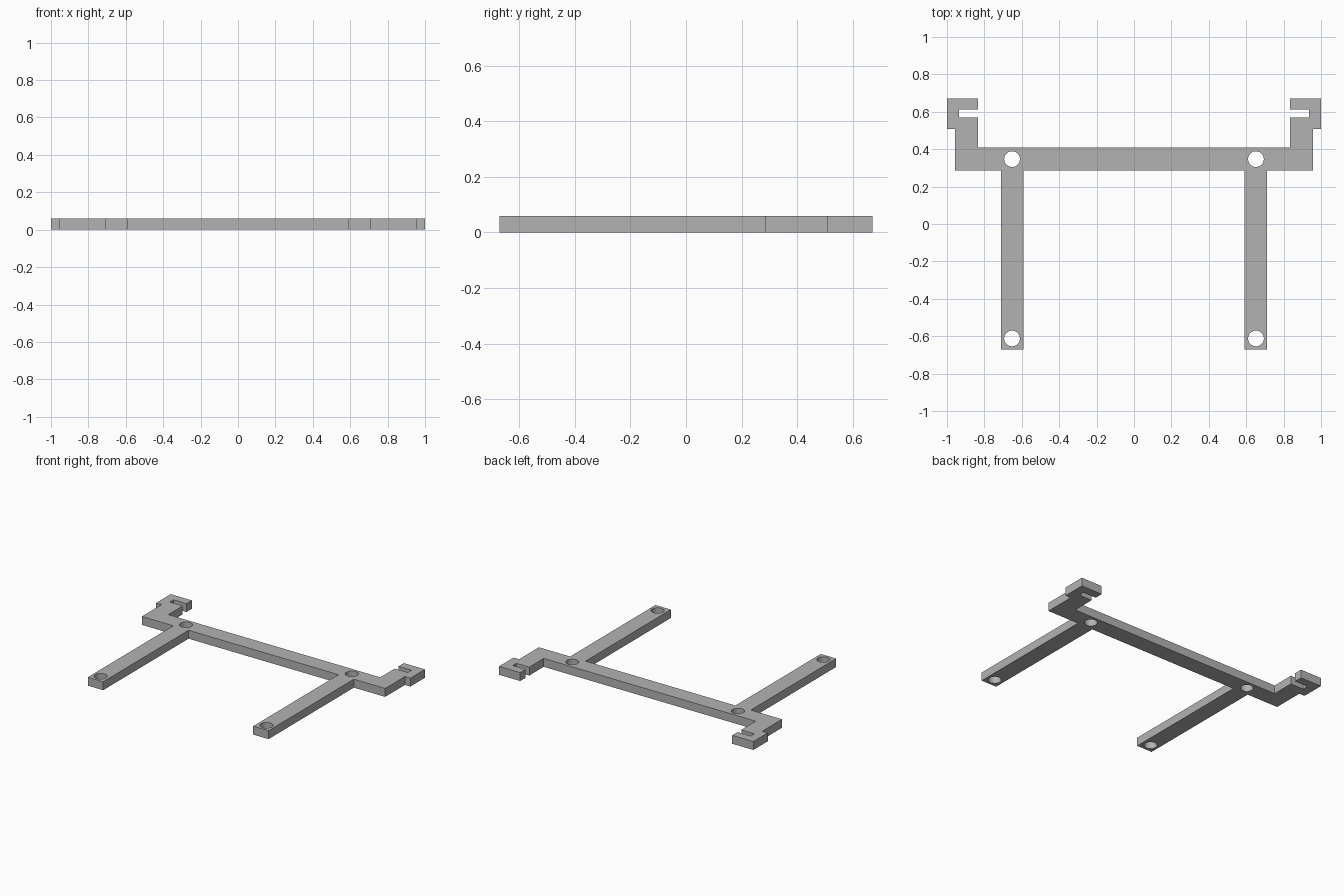
import bpy, bmesh

THICK = 0.06
HOLE_RADIUS = 0.042

cube = bpy.data.objects.get("Cube")
if cube:
    bpy.data.objects.remove(cube, do_unlink=True)

grey = bpy.data.materials.new("plain_grey")
grey.use_nodes = True
colour = (0.45, 0.45, 0.45, 1)
grey.diffuse_color = colour
grey.node_tree.nodes["Principled BSDF"].inputs["Base Color"].default_value = colour

# Left half of the bracket outline: crossbar, leg, stepped arm and slotted hook
half = [
    (0.59, 0.287), (0.59, -0.672), (0.711, -0.672), (0.711, 0.287),
    (0.957, 0.287), (0.957, 0.509), (1.0, 0.509), (1.0, 0.672),
    (0.834, 0.672), (0.834, 0.612), (0.936, 0.612), (0.936, 0.57),
    (0.834, 0.57), (0.834, 0.408),
]
outline = half + [(-x, y) for x, y in reversed(half)]

# Flat plate extruded from the mirrored outline
bm = bmesh.new()
face = bm.faces.new([bm.verts.new((x, y, 0)) for x, y in outline])
result = bmesh.ops.extrude_face_region(bm, geom=[face])
top = [v for v in result["geom"] if isinstance(v, bmesh.types.BMVert)]
bmesh.ops.translate(bm, verts=top, vec=(0, 0, THICK))
bmesh.ops.recalc_face_normals(bm, faces=bm.faces)
mesh = bpy.data.meshes.new("bracket_frame")
bm.to_mesh(mesh)
bm.free()
mesh.materials.append(grey)
frame = bpy.data.objects.new("bracket_frame", mesh)
bpy.context.collection.objects.link(frame)


def drill(x, y):
    """Cut a round screw hole right through the frame."""
    bpy.ops.mesh.primitive_cylinder_add(
        vertices=48, radius=HOLE_RADIUS, depth=THICK * 4, location=(x, y, THICK / 2))
    cutter = bpy.context.object
    cutter.name = "hole_cutter"
    cutter.hide_render = True
    cutter.data.materials.append(grey)
    bpy.ops.object.select_all(action="DESELECT")
    frame.select_set(True)
    bpy.context.view_layer.objects.active = frame
    cut = frame.modifiers.new("screw_hole", "BOOLEAN")
    cut.operation = "DIFFERENCE"
    cut.solver = "EXACT"
    cut.object = cutter
    bpy.ops.object.modifier_apply(modifier=cut.name)
    bpy.data.objects.remove(cutter, do_unlink=True)


# Screw holes at both ends of each leg
for side in (-1, 1):
    for y in (0.347, -0.612):
        drill(side * 0.652, y)

bpy.ops.object.shade_smooth_by_angle()
